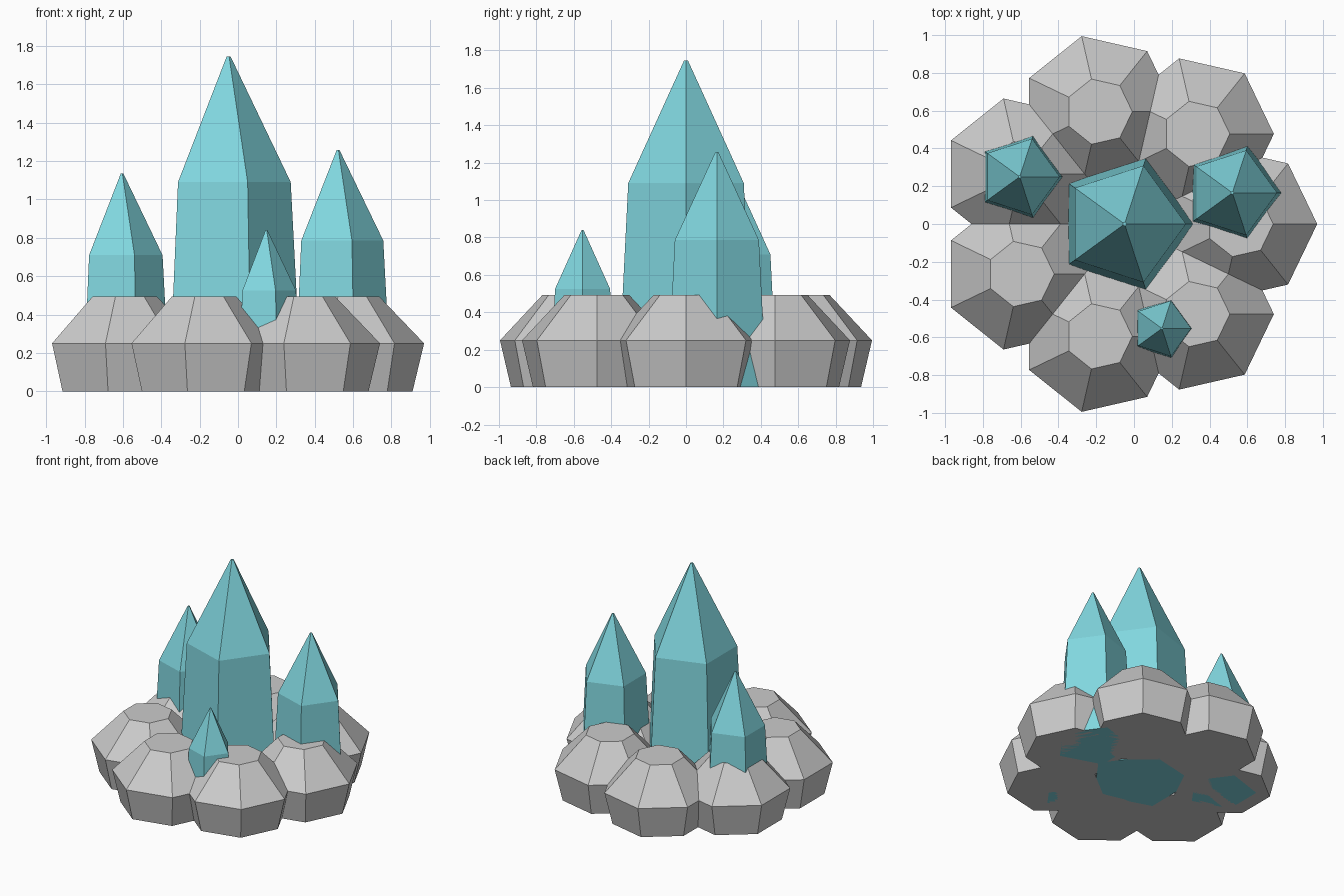
import bpy, bmesh
from math import sin, cos, tau

if "Cube" in bpy.data.objects:
    bpy.data.objects.remove(bpy.data.objects["Cube"])


def stacked_prism(name, x, y, sides, profile, material=None):
    """Closed flat-faced solid from (radius, z) rings, first corner on +x."""
    bm = bmesh.new()
    rings = [[bm.verts.new((r * cos(tau * i / sides), r * sin(tau * i / sides), z))
              for i in range(sides)] for r, z in profile]
    bm.faces.new(rings[0][::-1])
    bm.faces.new(rings[-1])
    for low, high in zip(rings, rings[1:]):
        for i in range(sides):
            j = (i + 1) % sides
            bm.faces.new((low[i], low[j], high[j], high[i]))
    mesh = bpy.data.meshes.new(name)
    bm.to_mesh(mesh)
    bm.free()
    obj = bpy.data.objects.new(name, mesh)
    obj.location = (x, y, 0)
    if material:
        mesh.materials.append(material)
    bpy.context.collection.objects.link(obj)
    return obj


CENTRE_X = -0.05

# Ring of seven faceted rocks
for k in range(7):
    a = tau * k / 7
    stacked_prism(f"rock_{k + 1}", CENTRE_X + 0.61 * cos(a), 0.61 * sin(a), 7,
                  [(0.35, 0), (0.41, 0.25), (0.177, 0.493)])

# Five-sided crystals: tapering shaft, then a pointed cap
teal = bpy.data.materials.new("crystal_teal")
teal.diffuse_color = (0.22, 0.68, 0.74, 1)
teal.use_nodes = True
teal.node_tree.nodes["Principled BSDF"].inputs["Base Color"].default_value = teal.diffuse_color

crystals = [
    ("main_crystal", CENTRE_X, 0.0, 0.382, 1.745),
    ("right_crystal", 0.521, 0.165, 0.278, 1.257),
    ("left_crystal", -0.605, 0.25, 0.249, 1.135),
    ("small_front_crystal", 0.148, -0.553, 0.182, 0.84),
]
for name, x, y, r, h in crystals:
    stacked_prism(name, x, y, 5,
                  [(r, 0), (0.85 * r, 0.625 * h), (0.03 * r, h)], teal)
